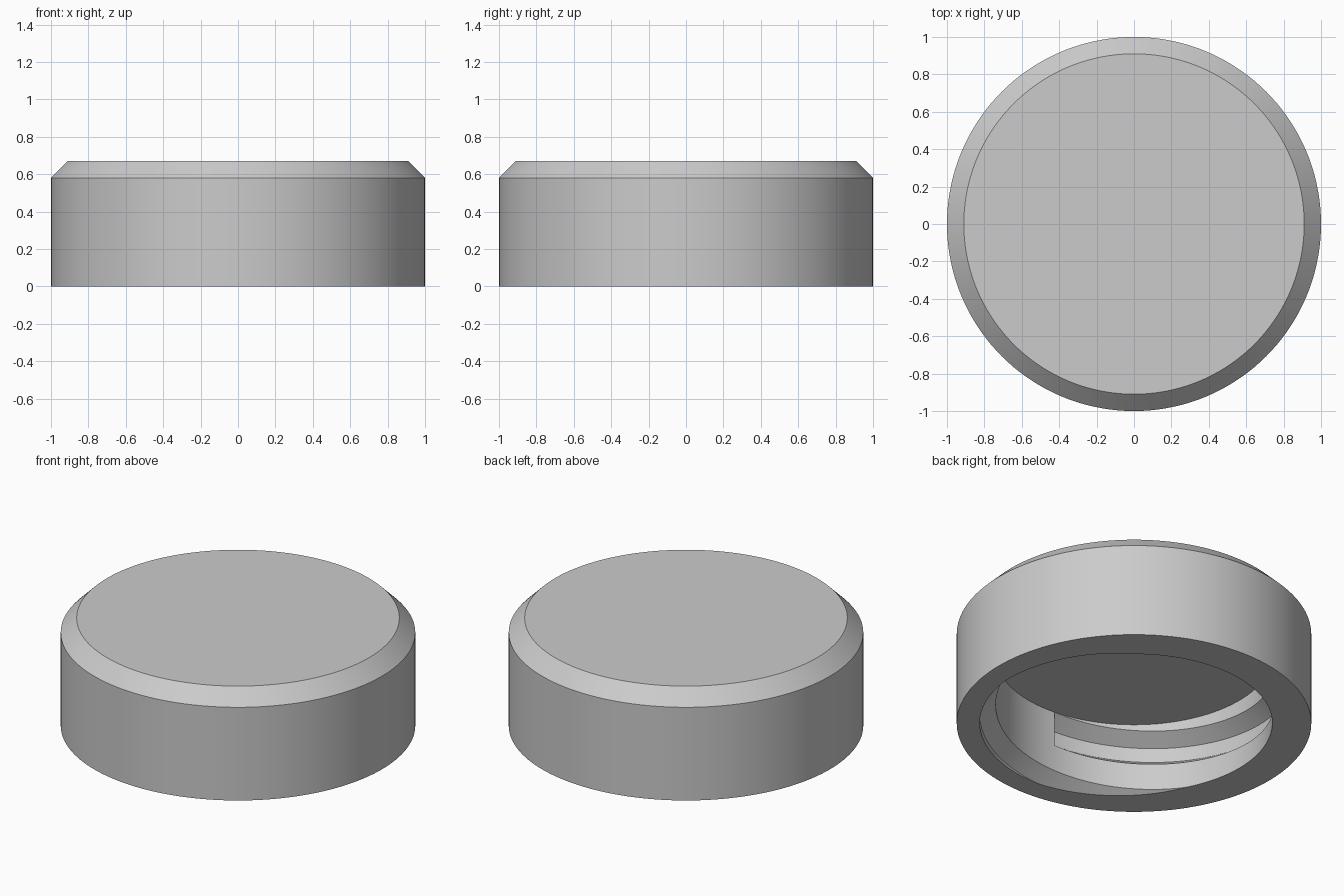
import bpy, bmesh, math

if "Cube" in bpy.data.objects:
    bpy.data.objects.remove(bpy.data.objects["Cube"])

N = 144                    # steps round the cap
R_IN, R_ROOT = 0.78, 0.87  # bore and thread root radii
CEIL = 0.44                # height of the inside ceiling
PITCH = 0.38               # thread drop per turn
MID = 0.332                # thread centre height where it starts
START = math.radians(265)
GROOVE = [(R_IN, -0.108), (R_ROOT, -0.045), (R_ROOT, 0.045), (R_IN, 0.108)]


def groove(mid):
    """Trapezoid thread groove at height mid, cut off by the bottom plane."""
    pts = [(r, mid + z) for r, z in GROOVE]
    r0 = R_IN
    for (ra, za), (rb, zb) in zip(pts, pts[1:]):
        if za <= 0 < zb:
            r0 = ra + (rb - ra) * (0 - za) / (zb - za)
    return [(r, min(z, CEIL)) if z > 0 else (r0, 0.0) for r, z in pts]


def section(t):
    """Cap profile from the top edge, down the outside and up the bore."""
    mid = MID - PITCH * t
    lower, upper = groove(mid - PITCH), groove(mid)
    # mouth radius at the bottom plane, whichever turn cuts it
    mouth = upper[0][0] if upper[0][1] == 0 else lower[0][0]
    if upper[0][1] == 0:
        lower = [(mouth, 0.0)] * 4
    return [(0.91, 0.67), (1.0, 0.58), (1.0, 0.0)] + lower + upper + [(R_IN, CEIL)]


bm = bmesh.new()
cols = []
for i in range(N + 1):
    a = START - 2 * math.pi * i / N
    cols.append([bm.verts.new((r * math.cos(a), r * math.sin(a), z))
                 for r, z in section(i / N)])

# Swept walls; the last step also joins the corners of the thread start
for i, (c, d) in enumerate(zip(cols, cols[1:])):
    for k in range(len(c) - 1):
        loop = [c[k], c[k + 1], d[k + 1], d[k]]
        if i == N - 1 and k == len(c) - 2:
            loop = [c[k], c[k + 1], d[k + 1], cols[0][10], cols[0][7], d[k]]
        bm.faces.new(loop)

bm.faces.new(cols[0][7:11])              # blunt start of the thread
bm.faces.new([c[0] for c in cols[:-1]])  # flat top
bm.faces.new([c[-1] for c in cols[:-1]])  # inside ceiling
bmesh.ops.remove_doubles(bm, verts=bm.verts, dist=1e-4)
bmesh.ops.recalc_face_normals(bm, faces=bm.faces)

mesh = bpy.data.meshes.new("screw_cap")
bm.to_mesh(mesh)
bm.free()
cap = bpy.data.objects.new("screw_cap", mesh)
bpy.context.collection.objects.link(cap)

# Single plain grey
grey = bpy.data.materials.new("light_grey")
grey.diffuse_color = (0.6, 0.6, 0.6, 1)
grey.use_nodes = True
grey.node_tree.nodes["Principled BSDF"].inputs["Base Color"].default_value = grey.diffuse_color
mesh.materials.append(grey)

bpy.context.view_layer.objects.active = cap
cap.select_set(True)
bpy.ops.object.shade_smooth_by_angle(angle=math.radians(25))
